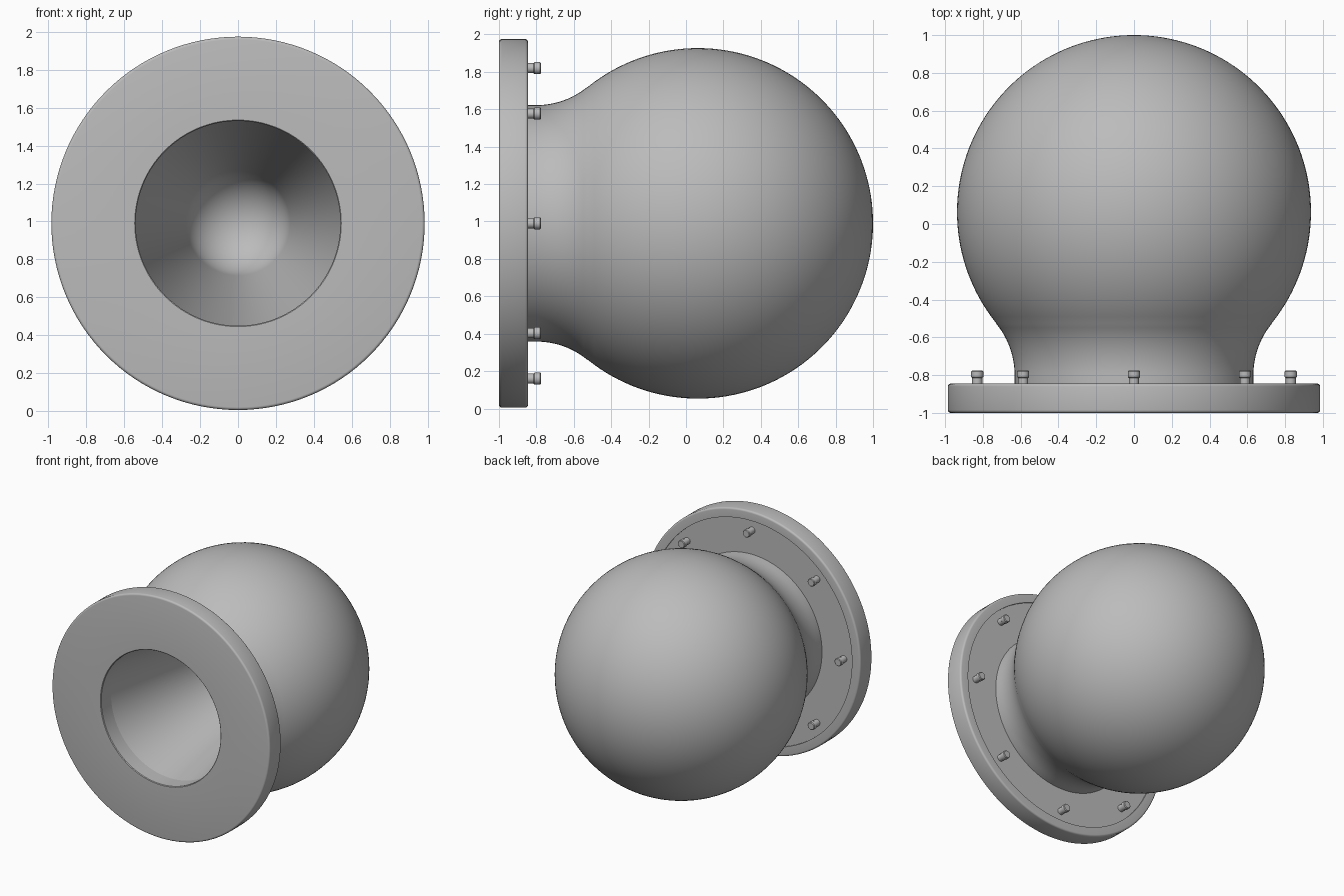
import bpy, bmesh, math
from math import sin, cos, pi, radians
from mathutils import Matrix, Vector

cube = bpy.data.objects.get("Cube")
if cube:
    bpy.data.objects.remove(cube, do_unlink=True)

CENTRE_Z = 0.99

grey = bpy.data.materials.new("plain grey")
grey.use_nodes = True
grey.diffuse_color = (0.5, 0.5, 0.5, 1)
grey.node_tree.nodes["Principled BSDF"].inputs["Base Color"].default_value = (0.5, 0.5, 0.5, 1)


def lathe(name, profile, steps, closed=False, at=(0, 0, CENTRE_Z)):
    """Turn (radius, y) points about the front-to-back axis."""
    bm = bmesh.new()
    verts = [bm.verts.new((r, y, 0)) for r, y in profile]
    pairs = list(zip(verts, verts[1:])) + ([(verts[-1], verts[0])] if closed else [])
    edges = [bm.edges.new(p) for p in pairs]
    bmesh.ops.spin(bm, geom=verts + edges, cent=(0, 0, 0), axis=(0, 1, 0),
                   angle=2 * pi, steps=steps)
    bmesh.ops.remove_doubles(bm, verts=bm.verts, dist=0.0001)
    bmesh.ops.recalc_face_normals(bm, faces=bm.faces)
    mesh = bpy.data.meshes.new(name)
    bm.to_mesh(mesh)
    bm.free()
    mesh.materials.append(grey)
    obj = bpy.data.objects.new(name, mesh)
    obj.location = at
    bpy.context.collection.objects.link(obj)
    bpy.ops.object.select_all(action='DESELECT')
    obj.select_set(True)
    bpy.context.view_layer.objects.active = obj
    bpy.ops.object.shade_smooth_by_angle(angle=radians(35))
    return obj


def arc(r, y, radius, start, end, n):
    """Points on a circle; angle 0 points outward, 90 points to the back."""
    angles = [radians(start + (end - start) * i / n) for i in range(n + 1)]
    return [(max(0, r + radius * cos(a)), y + radius * sin(a)) for a in angles]


# Mounting flange: rounded rim with a shallow recessed face behind
flange = [(0.54, -0.995), (0.545, -1.0)]
flange += arc(0.97, -0.985, 0.015, -90, 0, 4)
flange += arc(0.97, -0.86, 0.015, 0, 90, 4)
flange += [(0.91, -0.845), (0.91, -0.855), (0.54, -0.855)]
lathe("mounting_flange", flange, 128, closed=True)

# Bulb: tapered blind bore, flared neck and ball as one turned body
bore = arc(0, 0.36, 0.28, 90, 10, 14) + [(0.54, -0.87)]
neck = [(0.632, -0.87)] + arc(1.062, -0.8, 0.43, 180, 141, 12)
ball = arc(0, 0.063, 0.937, -38.5, 90, 56)
lathe("bulb_body", bore + neck + ball, 128)

# Ring of eight headed studs
stud = [(0, -0.87), (0.027, -0.87), (0.027, -0.815), (0.032, -0.81),
        (0.032, -0.78), (0.027, -0.775), (0, -0.775)]
for i in range(8):
    a = i * pi / 4
    lathe(f"stud_{i + 1}", stud, 20, at=(0.83 * cos(a), 0, CENTRE_Z + 0.83 * sin(a)))
